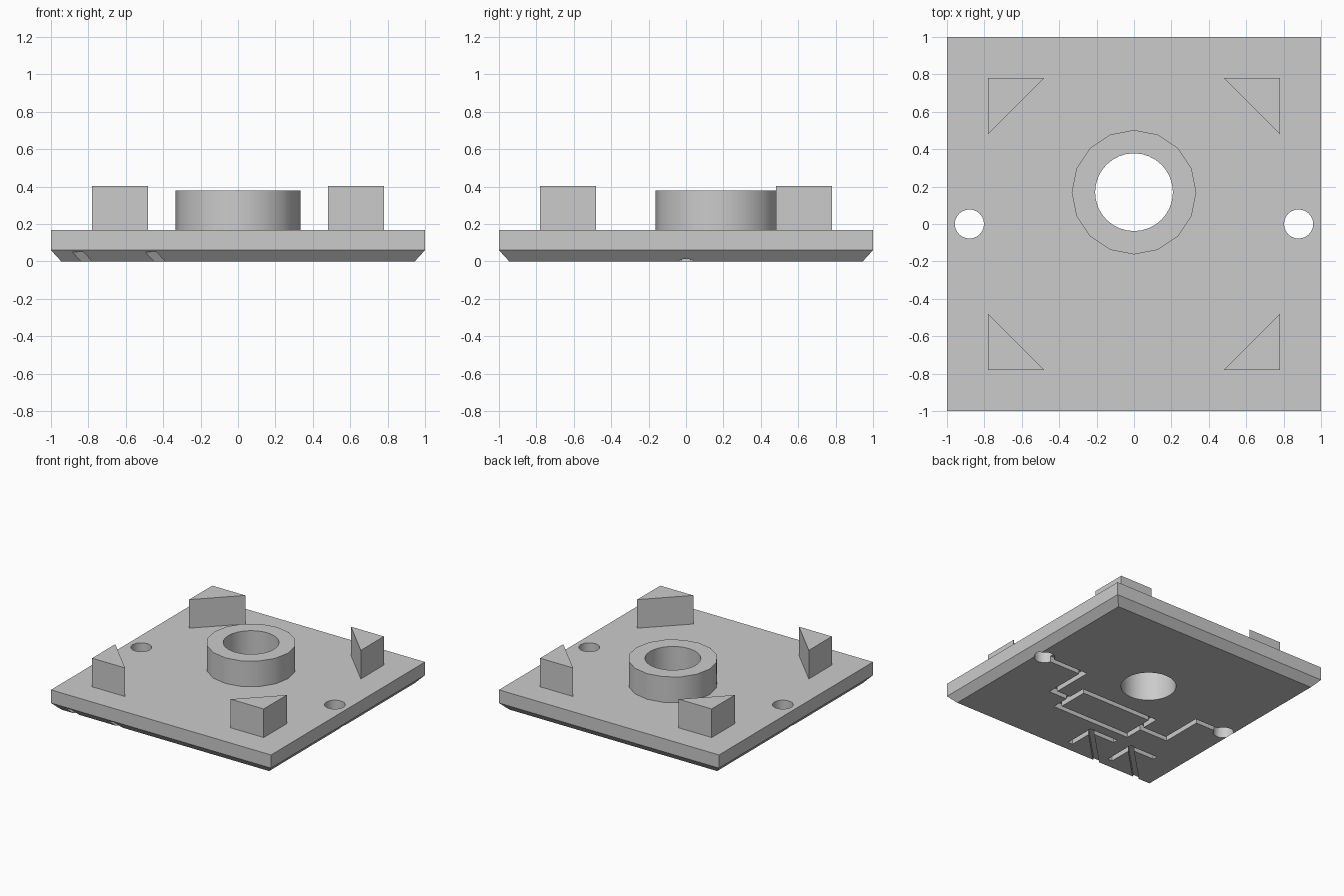
import bpy
import bmesh
from math import sin, cos, pi, radians
from mathutils import Vector

cube = bpy.data.objects.get("Cube")
if cube:
    bpy.data.objects.remove(cube, do_unlink=True)

EDGE_Z, TOP_Z = 0.06, 0.168
BOSS_Z, POST_Z = 0.378, 0.403
GROOVE_DEPTH, GROOVE_WIDTH = 0.05, 0.042
BORE = (0, 0.17)

grey = bpy.data.materials.new("light grey")
grey.use_nodes = True
grey.diffuse_color = (0.6, 0.6, 0.6, 1)
grey.node_tree.nodes["Principled BSDF"].inputs["Base Color"].default_value = grey.diffuse_color


def loft(name, outline, levels):
    """Stack scaled copies of an outline at (scale, z) levels into a closed solid."""
    bm = bmesh.new()
    rings = [[bm.verts.new((x * s, y * s, z)) for x, y in outline] for s, z in levels]
    n = len(outline)
    bm.faces.new(rings[0])
    bm.faces.new(rings[-1])
    for low, high in zip(rings, rings[1:]):
        for i in range(n):
            j = (i + 1) % n
            bm.faces.new((low[i], low[j], high[j], high[i]))
    bmesh.ops.recalc_face_normals(bm, faces=bm.faces[:])
    mesh = bpy.data.meshes.new(name)
    bm.to_mesh(mesh)
    bm.free()
    obj = bpy.data.objects.new(name, mesh)
    mesh.materials.append(grey)
    bpy.context.scene.collection.objects.link(obj)
    return obj


def prism(name, outline, z0, z1):
    return loft(name, outline, [(1, z0), (1, z1)])


def circle(center, radius, sides):
    return [(center[0] + radius * cos(2 * pi * i / sides),
             center[1] + radius * sin(2 * pi * i / sides)) for i in range(sides)]


def grooves(path):
    """One box cutter for each straight piece of a path, with square ends."""
    result = []
    for a, b in zip(path, path[1:]):
        a, b = Vector(a), Vector(b)
        along = (b - a).normalized() * GROOVE_WIDTH / 2
        side = Vector((-along.y, along.x))
        box = [a - along - side, b + along - side, b + along + side, a - along + side]
        result.append(prism("groove_cutter", box, -0.05, GROOVE_DEPTH))
    return result


def cut(obj, cutters):
    for cutter in cutters:
        cutter.hide_render = True
        mod = obj.modifiers.new("cut", "BOOLEAN")
        mod.operation = "DIFFERENCE"
        mod.solver = "EXACT"
        mod.object = cutter
    bpy.context.view_layer.update()
    graph = bpy.context.evaluated_depsgraph_get()
    mesh = bpy.data.meshes.new_from_object(obj.evaluated_get(graph))
    obj.modifiers.clear()
    obj.data = mesh


# Base plate with a chamfered lower rim
square = [(-1, -1), (1, -1), (1, 1), (-1, 1)]
plate = loft("base_plate", square, [(0.945, 0), (1, EDGE_Z), (1, TOP_Z)])

# Raised collar around the bore
boss = prism("center_collar", circle(BORE, 0.333, 16), TOP_Z, BOSS_Z)

# Through holes
bore_cutter = prism("bore_cutter", circle(BORE, 0.208, 32), -0.2, 0.6)
cutters = [bore_cutter]
for side in (-1, 1):
    cutters.append(prism("hole_cutter", circle((side * 0.88, 0), 0.078, 24), -0.2, 0.6))

# Engraved wires and box outline on the underside
left, right, low, high, mid = 0.33, -0.35, -0.5, -0.2, -0.35
cutters += grooves([(0.88, 0), (0.5, 0), (0.5, mid), (left, mid)])
cutters += grooves([(-0.88, 0), (-0.61, 0), (-0.61, mid), (right, mid)])
cutters += grooves([(left, low), (right, low), (right, high), (left, high), (left, low)])

# Two engraved diagonal arrows running out through the front chamfer
for x in (-0.1, -0.49):
    y = -0.625
    cutters += grooves([(x - 0.22, y), (x, y), (x, y - 0.22)])
    cutters += grooves([(x, y), (x - 0.43, y - 0.43)])

cut(plate, cutters)
cut(boss, [bore_cutter])
for cutter in cutters:
    bpy.data.objects.remove(cutter, do_unlink=True)

# Triangular corner posts
for sy, row in ((-1, "front"), (1, "back")):
    for sx, col in ((-1, "right"), (1, "left")):
        corner = [(sx * 0.78, sy * 0.78), (sx * 0.48, sy * 0.78), (sx * 0.78, sy * 0.48)]
        prism(f"{row}_{col}_post", corner, TOP_Z - 0.01, POST_Z)

# Smooth the round walls, keep the rims sharp
bpy.ops.object.select_all(action="DESELECT")
for obj in (plate, boss):
    obj.select_set(True)
bpy.context.view_layer.objects.active = plate
bpy.ops.object.shade_smooth_by_angle(angle=radians(30))
